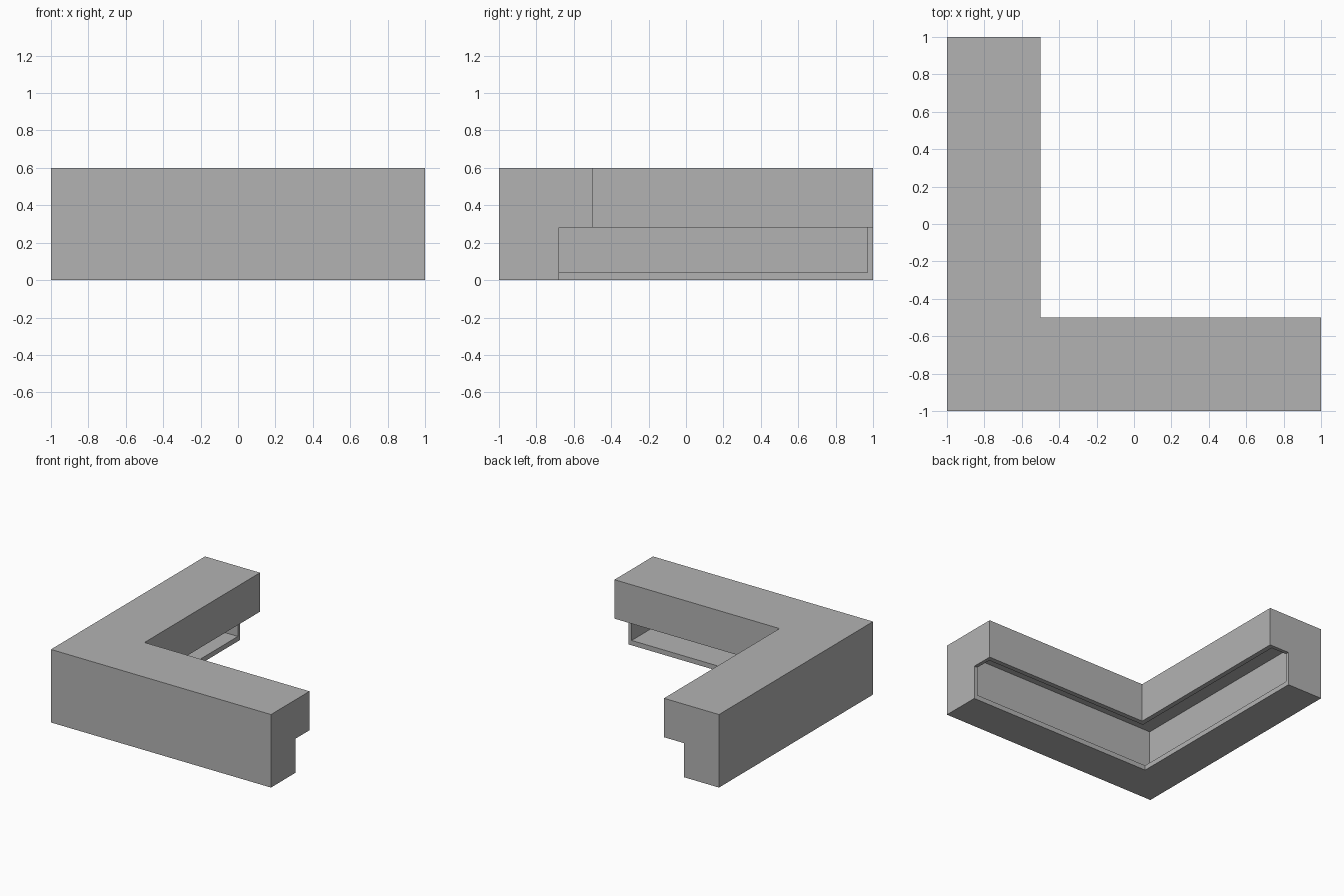
import bpy
import bmesh

cube = bpy.data.objects.get("Cube")
if cube:
    bpy.data.objects.remove(cube, do_unlink=True)

WALL = 0.04      # thickness of back, floor, top and lip
CAP = 0.03       # thickness of the end caps

grey = bpy.data.materials.new("plain_grey")
grey.use_nodes = True
colour = (0.45, 0.45, 0.45, 1)
grey.diffuse_color = colour
grey.node_tree.nodes["Principled BSDF"].inputs["Base Color"].default_value = colour


def corner_sweep(name, profile, end):
    """Sweep (depth, height) points along two mitred arms that stop at end."""
    bm = bmesh.new()
    rings = [
        [bm.verts.new((end, d - 1, z)) for d, z in profile],
        [bm.verts.new((d - 1, d - 1, z)) for d, z in profile],
        [bm.verts.new((d - 1, end, z)) for d, z in profile],
    ]
    count = len(profile)
    for a, b in zip(rings, rings[1:]):
        for i in range(count):
            j = (i + 1) % count
            bm.faces.new((a[i], a[j], b[j], b[i]))
    bm.faces.new(rings[0])
    bm.faces.new(rings[2])
    bmesh.ops.recalc_face_normals(bm, faces=bm.faces)
    mesh = bpy.data.meshes.new(name)
    bm.to_mesh(mesh)
    bm.free()
    mesh.materials.append(grey)
    obj = bpy.data.objects.new(name, mesh)
    bpy.context.collection.objects.link(obj)
    return obj


# Stepped corner body: narrow base with a wider overhanging top
body = corner_sweep("corner_body", [
    (0, 0), (0.32, 0), (0.32, 0.28), (0.5, 0.28), (0.5, 0.6), (0, 0.6)], 1)

# Hollow interior, open through the base front and under the overhang
cavity = corner_sweep("cavity_cutter", [
    (WALL, WALL), (0.5 - WALL, WALL),
    (0.5 - WALL, 0.6 - WALL), (WALL, 0.6 - WALL)], 1 - CAP)
cavity.hide_render = True

cut = body.modifiers.new("hollow", "BOOLEAN")
cut.operation = "DIFFERENCE"
cut.solver = "EXACT"
cut.object = cavity
bpy.context.view_layer.objects.active = body
bpy.ops.object.modifier_apply(modifier=cut.name)
bpy.data.objects.remove(cavity, do_unlink=True)
